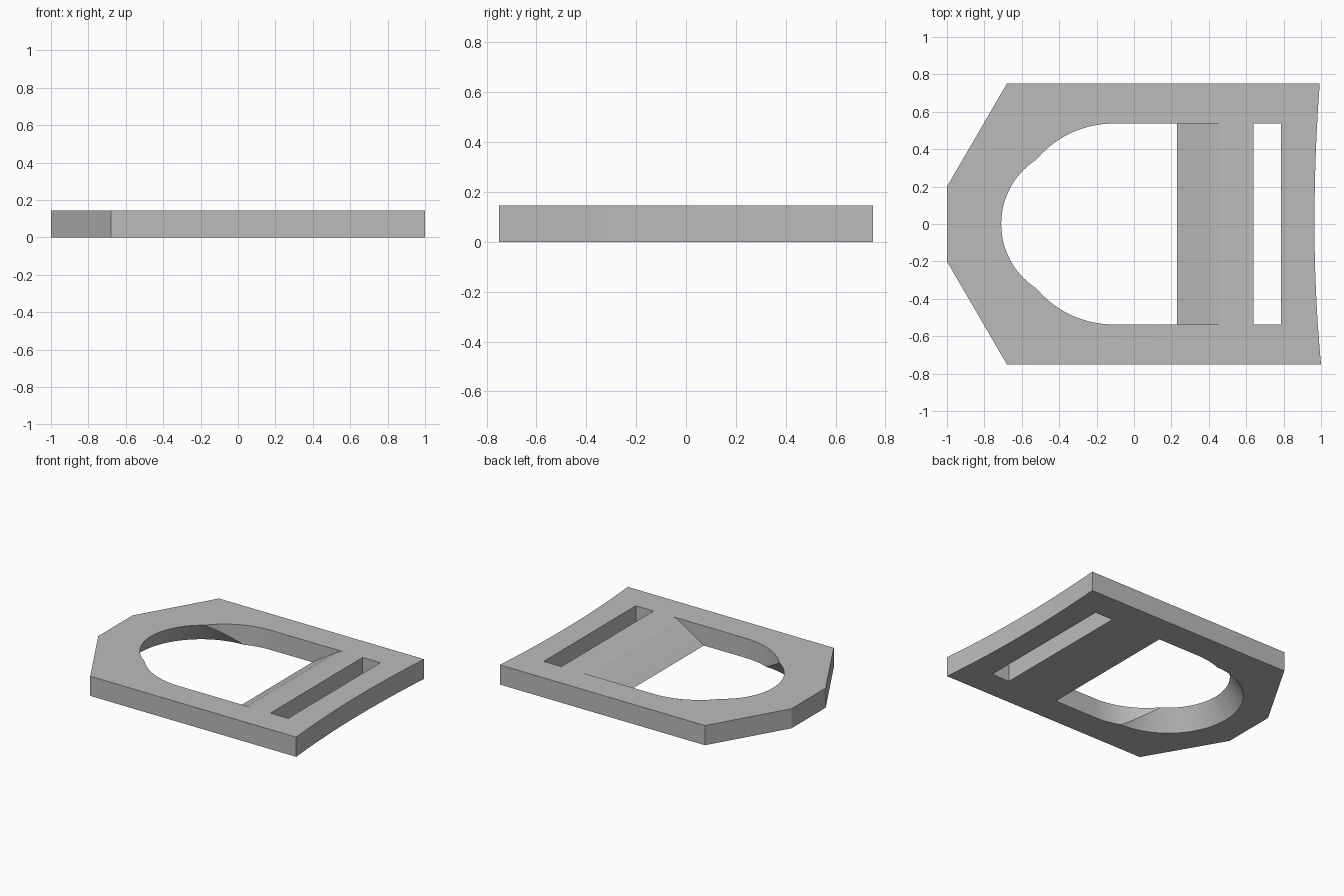
import bpy, bmesh, math
from mathutils import Vector

if "Cube" in bpy.data.objects:
    bpy.data.objects.remove(bpy.data.objects["Cube"], do_unlink=True)

THICK = 0.145
HALF = 0.537      # half width of the openings


def prism(name, points, offset):
    """Closed polygon extruded along offset."""
    bm = bmesh.new()
    face = bm.faces.new([bm.verts.new(p) for p in points])
    ext = bmesh.ops.extrude_face_region(bm, geom=[face])
    moved = [g for g in ext["geom"] if isinstance(g, bmesh.types.BMVert)]
    bmesh.ops.translate(bm, verts=moved, vec=Vector(offset))
    bmesh.ops.recalc_face_normals(bm, faces=bm.faces)
    mesh = bpy.data.meshes.new(name)
    bm.to_mesh(mesh)
    bm.free()
    obj = bpy.data.objects.new(name, mesh)
    bpy.context.collection.objects.link(obj)
    return obj


# Plate outline: chamfered left end, gently hollowed right end
outline = [(-0.68, 0.75), (-1, 0.2), (-1, -0.2), (-0.68, -0.75)]
for i in range(25):
    y = -0.75 + 1.5 * i / 24
    end = 0.035 if y < 0 else 0.028
    outline.append((0.965 + end * (y / 0.75) ** 2, y))
plate = prism("buckle_plate", [(x, y, 0) for x, y in outline], (0, 0, THICK))

# Large opening with a round left end
arc = [math.radians(90 + 180 * i / 48) for i in range(49)]
opening = [(-0.11 + HALF * math.cos(a), HALF * math.sin(a), -0.1) for a in arc]
opening += [(0.15, -HALF, -0.1), (0.15, HALF, -0.1)]
cutters = [prism("opening_cutter", opening, (0, 0, 0.4))]

# Sloping edge of the cross bar
ramp = [(0, -0.1), (0.23, -0.1), (0.23, 0), (0.42, 0.12), (0.455, 0.138),
        (0.485, 0.147), (0.5, 0.2), (0, 0.2)]
cutters.append(prism("ramp_cutter", [(x, -HALF, z) for x, z in ramp], (0, 2 * HALF, 0)))

# Strap slot
slot = [(0.64, -HALF), (0.785, -HALF), (0.785, HALF), (0.64, HALF)]
cutters.append(prism("slot_cutter", [(x, y, -0.1) for x, y in slot], (0, 0, 0.4)))

# Conical relief that widens towards the underside
slope = 0.09 / THICK
bpy.ops.mesh.primitive_cone_add(
    vertices=96, radius1=0.5 + 0.05 * slope, radius2=0.41 - 0.05 * slope,
    depth=THICK + 0.1, location=(-0.3, 0, THICK / 2))
cutters.append(bpy.context.object)
cutters[-1].name = "relief_cutter"

for cutter in cutters:
    cutter.hide_render = True
    mod = plate.modifiers.new(cutter.name, "BOOLEAN")
    mod.operation = "DIFFERENCE"
    mod.solver = "EXACT"
    mod.object = cutter

# Bake the cuts and remove the cutters
graph = bpy.context.evaluated_depsgraph_get()
baked = bpy.data.meshes.new_from_object(plate.evaluated_get(graph))
plate.modifiers.clear()
plate.data = baked
for cutter in cutters:
    bpy.data.objects.remove(cutter, do_unlink=True)

# Plain grey
grey = bpy.data.materials.new("light_grey")
grey.use_nodes = True
colour = (0.5, 0.5, 0.5, 1)
grey.diffuse_color = colour
grey.node_tree.nodes["Principled BSDF"].inputs["Base Color"].default_value = colour
plate.data.materials.clear()
plate.data.materials.append(grey)

bpy.ops.object.select_all(action="DESELECT")
plate.select_set(True)
bpy.context.view_layer.objects.active = plate
bpy.ops.object.shade_smooth_by_angle(angle=math.radians(28))
